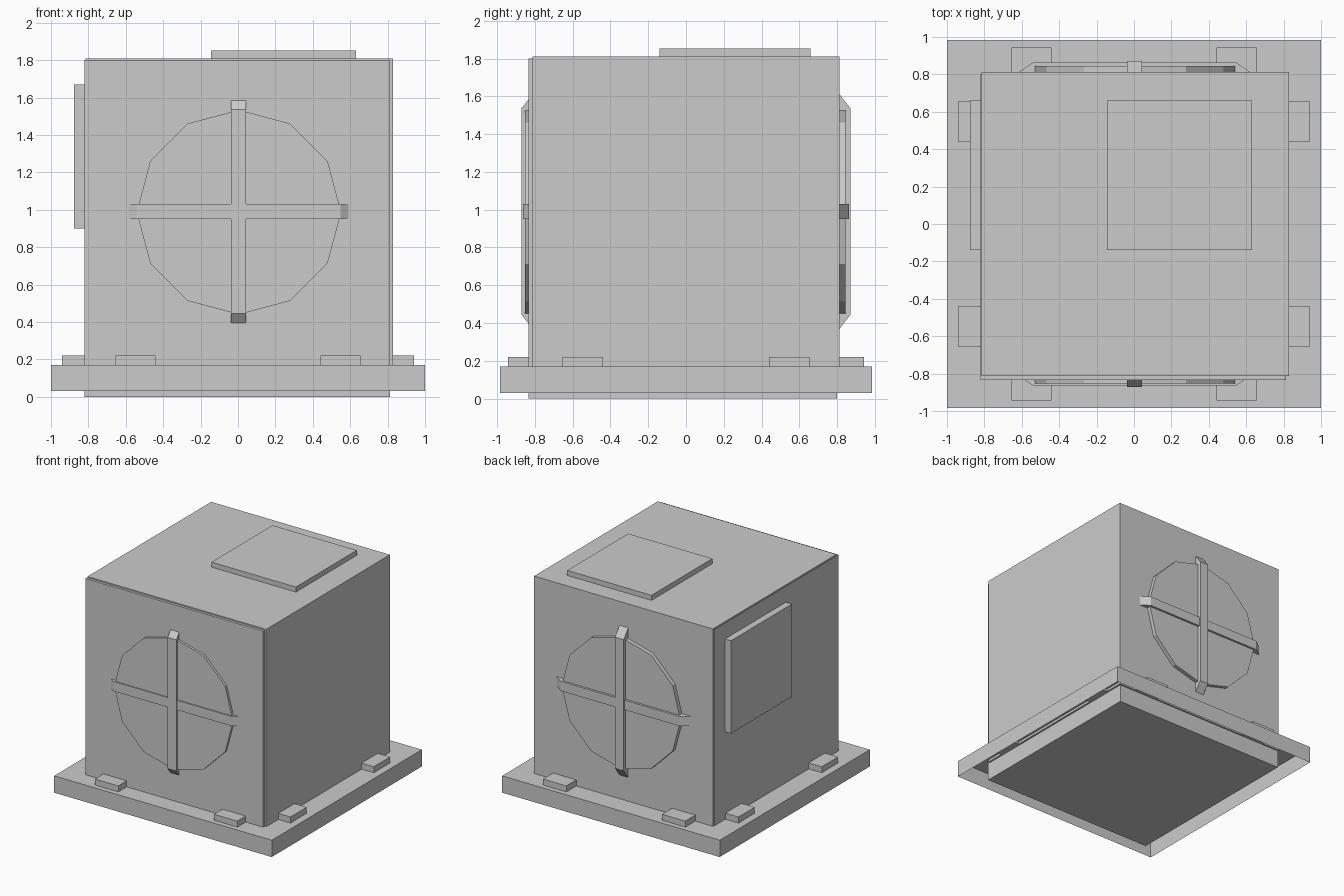
import bpy, bmesh, math
from mathutils import Matrix

if "Cube" in bpy.data.objects:
    bpy.data.objects.remove(bpy.data.objects["Cube"])

grey = bpy.data.materials.new("plain_grey")
grey.diffuse_color = (0.6, 0.6, 0.6, 1)
grey.use_nodes = True
grey.node_tree.nodes["Principled BSDF"].inputs["Base Color"].default_value = grey.diffuse_color


def finish(name, bm):
    bmesh.ops.recalc_face_normals(bm, faces=bm.faces)
    me = bpy.data.meshes.new(name)
    bm.to_mesh(me)
    bm.free()
    me.materials.append(grey)
    ob = bpy.data.objects.new(name, me)
    bpy.context.collection.objects.link(ob)
    return ob


def box(name, x0, x1, y0, y1, z0, z1, open_bottom=False):
    bm = bmesh.new()
    bmesh.ops.create_cube(bm, size=1)
    for v in bm.verts:
        v.co = (x1 if v.co.x > 0 else x0,
                y1 if v.co.y > 0 else y0,
                z1 if v.co.z > 0 else z0)
    ob_faces = [f for f in bm.faces if all(v.co.z == min(z0, z1) or abs(v.co.z - z0) < 1e-5 for v in f.verts)]
    if open_bottom:
        bmesh.ops.delete(bm, geom=ob_faces, context='FACES_ONLY')
    return finish(name, bm)


# Bar with sloping ends: half length, width, outer depth, lying against a wall
def bar(name, side, front, vertical):
    back, half, flare, w = 0.79, 0.545, 0.105, 0.04
    profile = [(-half - flare, back), (half + flare, back), (half, front), (-half, front)]
    bm = bmesh.new()
    rings = []
    for s in (-w, w):
        ring = []
        for u, d in profile:
            x, z = (s, u) if vertical else (u, s)
            ring.append(bm.verts.new((x + 0.003, side * d, z + 0.99)))
        rings.append(ring)
        bm.faces.new(ring)
    a, b = rings
    for i in range(4):
        j = (i + 1) % 4
        bm.faces.new((a[i], a[j], b[j], b[i]))
    return finish(name, bm)


# Skirted base, open underneath
box("base_tray", -1, 1, -0.985, 0.985, 0.03, 0.17, open_bottom=True)

# Inner body and the slightly offset outer casing
box("inner_body", -0.82, 0.813, -0.833, 0.80, 0, 1.80)
box("outer_casing", -0.815, 0.828, -0.812, 0.812, 0.15, 1.81)

# Raised panels on the top and the left
box("top_panel", -0.145, 0.63, -0.14, 0.66, 1.79, 1.852)
box("left_panel", -0.876, -0.80, -0.14, 0.66, 0.90, 1.67)

# Round hatches with crossed bars, front and back
for side, label, depth in ((-1, "front", 0.853), (1, "back", 0.845)):
    bm = bmesh.new()
    bmesh.ops.create_cone(bm, cap_ends=True, segments=12, radius1=0.547, radius2=0.547,
                          depth=0.1,
                          matrix=Matrix.Translation((0.005, side * (depth - 0.05), 0.987))
                          @ Matrix.Rotation(math.pi / 2, 4, 'X'))
    finish(label + "_hatch", bm)
    bar(label + "_vertical_bar", side, 0.871, True)
    bar(label + "_horizontal_bar", side, 0.863, False)

# Clamps, two along every side of the base
for i, c in enumerate((-0.547, 0.547)):
    for s, n in ((-1, "front"), (1, "back")):
        y0, y1 = sorted((s * 0.79, s * 0.943))
        box(f"{n}_clamp_{i}", c - 0.107, c + 0.107, y0, y1, 0.15, 0.22)
    for s, n in ((-1, "left"), (1, "right")):
        x0, x1 = sorted((s * 0.79, s * 0.94))
        box(f"{n}_clamp_{i}", x0, x1, c - 0.107, c + 0.107, 0.15, 0.22)
